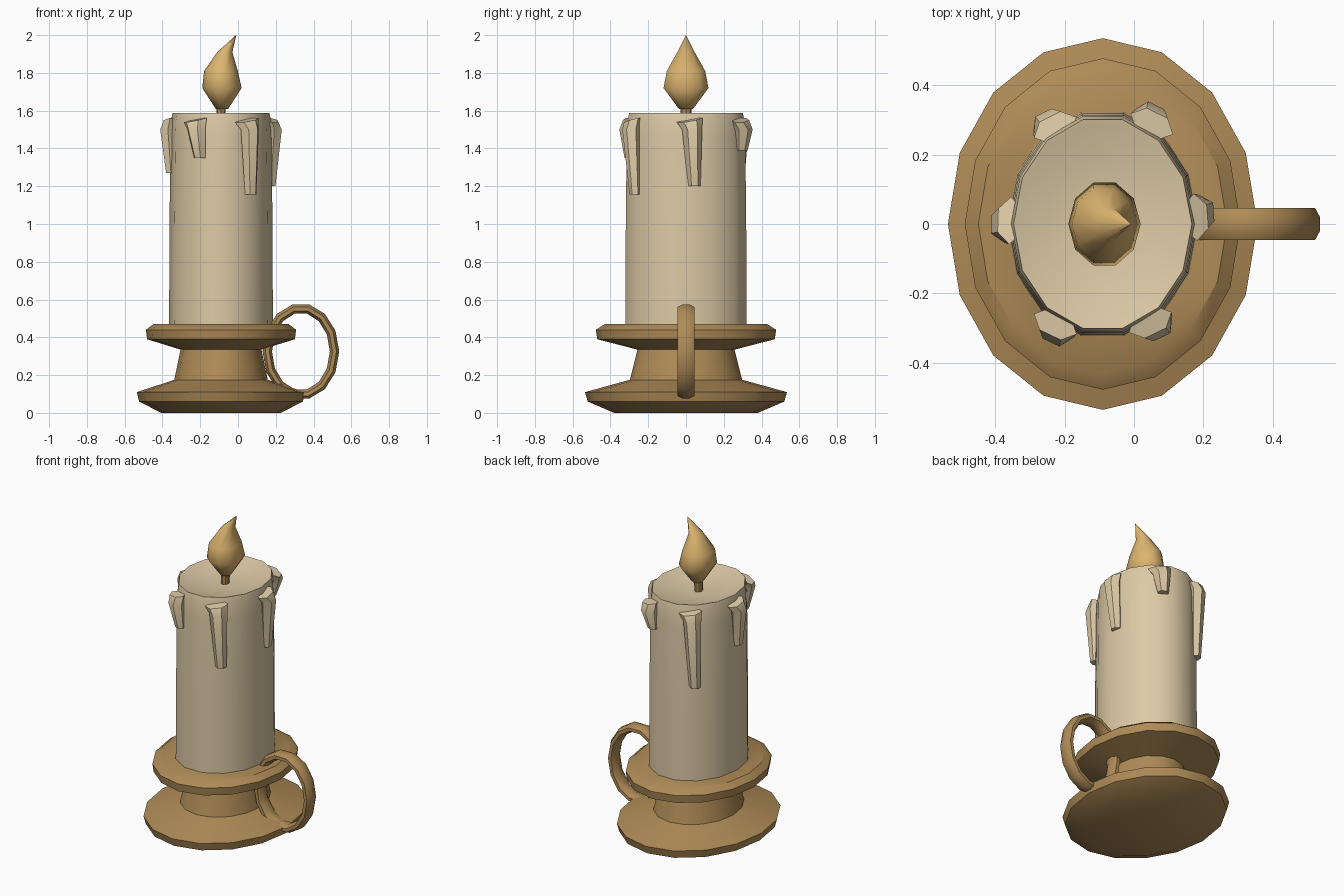
import bpy, bmesh, math
from mathutils import Matrix, Vector

cube = bpy.data.objects.get("Cube")
if cube:
    bpy.data.objects.remove(cube, do_unlink=True)

AXIS_X = -0.09   # candle axis
SQUASH = 0.833   # everything turned is narrower in x


def material(name, rgb):
    mat = bpy.data.materials.new(name)
    mat.use_nodes = True
    mat.diffuse_color = (*rgb, 1)
    mat.node_tree.nodes["Principled BSDF"].inputs["Base Color"].default_value = (*rgb, 1)
    return mat


WAX = material("cream wax", (0.72, 0.59, 0.38))
BRASS = material("brown brass", (0.43, 0.26, 0.095))
FLAME = material("golden flame", (0.72, 0.46, 0.16))


def skin(bm, rings, closed=False):
    """Bridge equal rings of vertices; cap the ends or join them in a loop."""
    n = len(rings[0])
    pairs = list(zip(rings, rings[1:])) + ([(rings[-1], rings[0])] if closed else [])
    for a, b in pairs:
        for i in range(n):
            j = (i + 1) % n
            bm.faces.new((a[i], a[j], b[j], b[i]))
    if not closed:
        bm.faces.new(rings[0])
        bm.faces.new(rings[-1])


def finish(name, bm, mat, angle=35):
    bmesh.ops.remove_doubles(bm, verts=bm.verts, dist=0.0005)
    bmesh.ops.recalc_face_normals(bm, faces=bm.faces)
    mesh = bpy.data.meshes.new(name)
    bm.to_mesh(mesh)
    bm.free()
    mesh.materials.append(mat)
    obj = bpy.data.objects.new(name, mesh)
    bpy.context.collection.objects.link(obj)
    bpy.ops.object.select_all(action="DESELECT")
    obj.select_set(True)
    bpy.context.view_layer.objects.active = obj
    bpy.ops.object.shade_smooth_by_angle(angle=math.radians(angle))
    return obj


def lathe(name, profile, sides, mat, angle=35):
    """Profile entries: radius, height and an optional sideways shift."""
    bm = bmesh.new()
    rings = []
    for r, z, *shift in profile:
        cx = AXIS_X + (shift[0] if shift else 0)
        rings.append([bm.verts.new((cx + SQUASH * r * math.cos(math.tau * i / sides),
                                    r * math.sin(math.tau * i / sides), z))
                      for i in range(sides)])
    skin(bm, rings)
    return finish(name, bm, mat, angle)


# Holder: foot, neck and drip tray
lathe("holder", [(0.38, 0), (0.52, 0.06), (0.535, 0.11), (0.297, 0.175),
                 (0.257, 0.335), (0.47, 0.39), (0.477, 0.44), (0.43, 0.47)], 16, BRASS)

# Candle with a shallow melted dish on top
lathe("candle", [(0.33, 0.45), (0.327, 1.0), (0.322, 1.45), (0.317, 1.55), (0.308, 1.588),
                 (0.295, 1.585), (0.2, 1.556), (0.06, 1.548)], 14, WAX)

# Wick and flame with a bent tip
lathe("wick", [(0.028, 1.53), (0.03, 1.63)], 8, BRASS)
lathe("flame", [(0.04, 1.61, 0.005), (0.125, 1.72, 0.005), (0.107, 1.81, 0),
                (0.048, 1.91, 0.02), (0.001, 2.0, 0.08)], 10, FLAME, 60)

# Ring handle
bm = bmesh.new()
rings = []
for i in range(14):
    a = math.tau * i / 14
    ring = []
    for j in range(8):
        b = math.tau * (j + 0.5) / 8
        d = 0.027 * math.cos(b)
        ring.append(bm.verts.new((0.333 + (0.178 + d) * math.cos(a), 0.05 * math.sin(b),
                                  0.325 + (0.23 + d) * math.sin(a))))
    rings.append(ring)
skin(bm, rings, closed=True)
finish("handle", bm, BRASS, 50)


# Wax drips: local x runs round the candle, local -y points outward
def drip(name, x, y, bottom):
    turn = math.atan2(y, x - AXIS_X) + math.pi / 2
    place = Matrix.Translation((x, y, 0)) @ Matrix.Rotation(turn, 4, "Z")
    bm = bmesh.new()
    rings = []
    # half width, half depth, sideways skew, outward shift, height, top slant
    for w, d, skew, out, z, slant in ((0.033, 0.03, 0.025, -0.012, bottom, 0),
                                      (0.053, 0.048, 0.012, 0.004, 1.5, 0),
                                      (0.068, 0.04, 0, -0.008, 1.55, 0.25)):
        ring = []
        for i in range(6):
            a = math.tau * i / 6
            px, py = w * math.cos(a), d * math.sin(a)
            ring.append(bm.verts.new(place @ Vector((px + skew, py - out, z + slant * (px + py) * 0.7))))
        rings.append(ring)
    skin(bm, rings)
    finish(name, bm, WAX, 40)


for name, x, y, bottom in (("front_left_drip", 0.05, -0.29, 1.155),
                           ("front_right_drip", -0.23, -0.295, 1.35),
                           ("right_drip", -0.365, 0.01, 1.27),
                           ("back_right_drip", -0.23, 0.285, 1.07),
                           ("back_left_drip", 0.055, 0.295, 1.39),
                           ("left_drip", 0.185, 0.02, 1.2)):
    drip(name, x, y, bottom)
